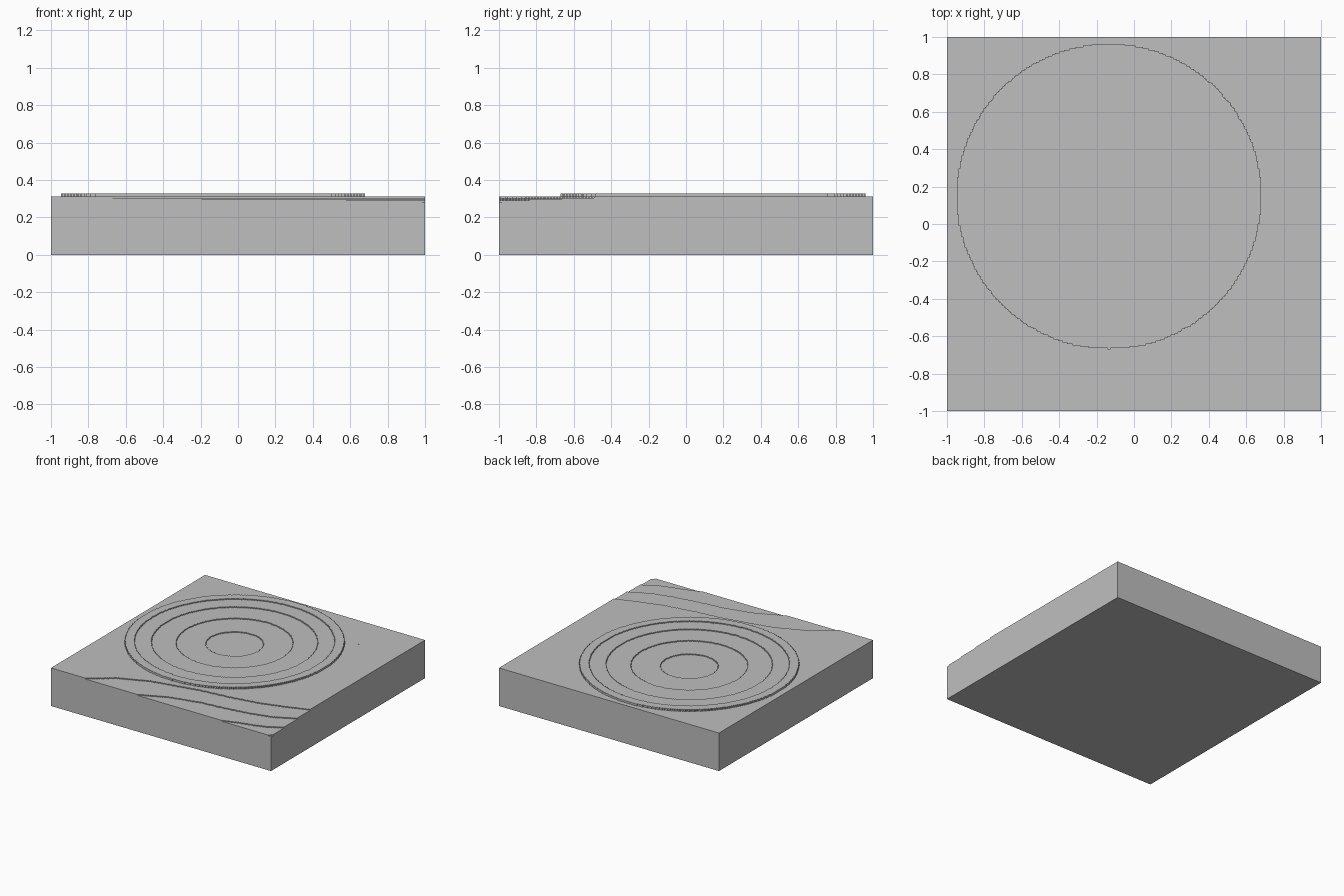
import bpy
import bmesh
import math

if "Cube" in bpy.data.objects:
    bpy.data.objects.remove(bpy.data.objects["Cube"], do_unlink=True)

CELLS = 256                 # columns along each side
SIZE = 2 / CELLS            # width of a column
LAYER = 1 / 128             # height of one terrace
GROUND = 40                 # terraces under the flat ground

# Shallow round basin with a raised rim
CENTRE = (-0.133, 0.147)
RIM = 0.815
RIM_LAYERS = 2
BASIN_RINGS = (0.746, 0.62, 0.436, 0.216)

# Wavy terrace edges stepping down to the front left corner
BANKS = (
    ((-0.69, -1), (-0.5, -0.86), (-0.26, -0.76), (0.13, -0.68), (0.4, -0.65), (0.63, -0.61), (0.83, -0.55), (1, -0.49)),
    ((-0.22, -1), (0, -0.9), (0.25, -0.84), (0.45, -0.82), (0.67, -0.785), (0.84, -0.74), (1, -0.66)),
    ((0.54, -1), (0.66, -0.96), (0.8, -0.925), (0.9, -0.89), (1, -0.83)),
    ((0.97, -1), (1, -0.97)),
)


def bank_y(points, x):
    """Front-to-back position of a terrace edge at x."""
    for (x0, y0), (x1, y1) in zip(points, points[1:]):
        if x0 <= x <= x1:
            return y0 + (y1 - y0) * (x - x0) / (x1 - x0)
    return -2


def layers_at(x, y):
    r = math.hypot(x - CENTRE[0], y - CENTRE[1])
    if r < RIM:
        return GROUND + RIM_LAYERS - sum(r < ring for ring in BASIN_RINGS)
    return GROUND - sum(y < bank_y(points, x) for points in BANKS)


def middle(i):
    return -1 + (i + 0.5) * SIZE


heights = [[layers_at(middle(i), middle(j)) for i in range(CELLS)] for j in range(CELLS)]


def height(i, j):
    """Terraces at a column, nothing outside the tile."""
    inside = 0 <= i < CELLS and 0 <= j < CELLS
    return heights[j][i] if inside else 0


bm = bmesh.new()


def quad(*corners):
    bm.faces.new([bm.verts.new((-1 + i * SIZE, -1 + j * SIZE, k * LAYER)) for i, j, k in corners])


def runs(values):
    """Split a list into (start, end, value) stretches of equal value."""
    start = 0
    for n in range(1, len(values) + 1):
        if n == len(values) or values[n] != values[start]:
            yield start, n, values[start]
            start = n


# Flat terrace tops, one strip per stretch of equal height
for j in range(CELLS):
    for a, b, k in runs(heights[j]):
        quad((a, j, k), (b, j, k), (b, j + 1, k), (a, j + 1, k))

# Upright steps and outer sides, wherever neighbouring columns differ
for n in range(CELLS + 1):
    for a, b, (p, q) in runs([(height(i, n - 1), height(i, n)) for i in range(CELLS)]):
        if p != q:
            quad((a, n, p), (a, n, q), (b, n, q), (b, n, p))
    for a, b, (p, q) in runs([(height(n - 1, j), height(n, j)) for j in range(CELLS)]):
        if p != q:
            quad((n, a, p), (n, b, p), (n, b, q), (n, a, q))

# Underside
quad((0, 0, 0), (0, CELLS, 0), (CELLS, CELLS, 0), (CELLS, 0, 0))

bmesh.ops.remove_doubles(bm, verts=bm.verts[:], dist=LAYER / 100)

mesh = bpy.data.meshes.new("terrain_tile")
bm.to_mesh(mesh)
bm.free()
tile = bpy.data.objects.new("terrain_tile", mesh)
bpy.context.collection.objects.link(tile)

# Plain grey
grey = bpy.data.materials.new("plain_grey")
grey.use_nodes = True
colour = (0.52, 0.52, 0.52, 1)
grey.diffuse_color = colour
grey.node_tree.nodes["Principled BSDF"].inputs["Base Color"].default_value = colour
mesh.materials.append(grey)
